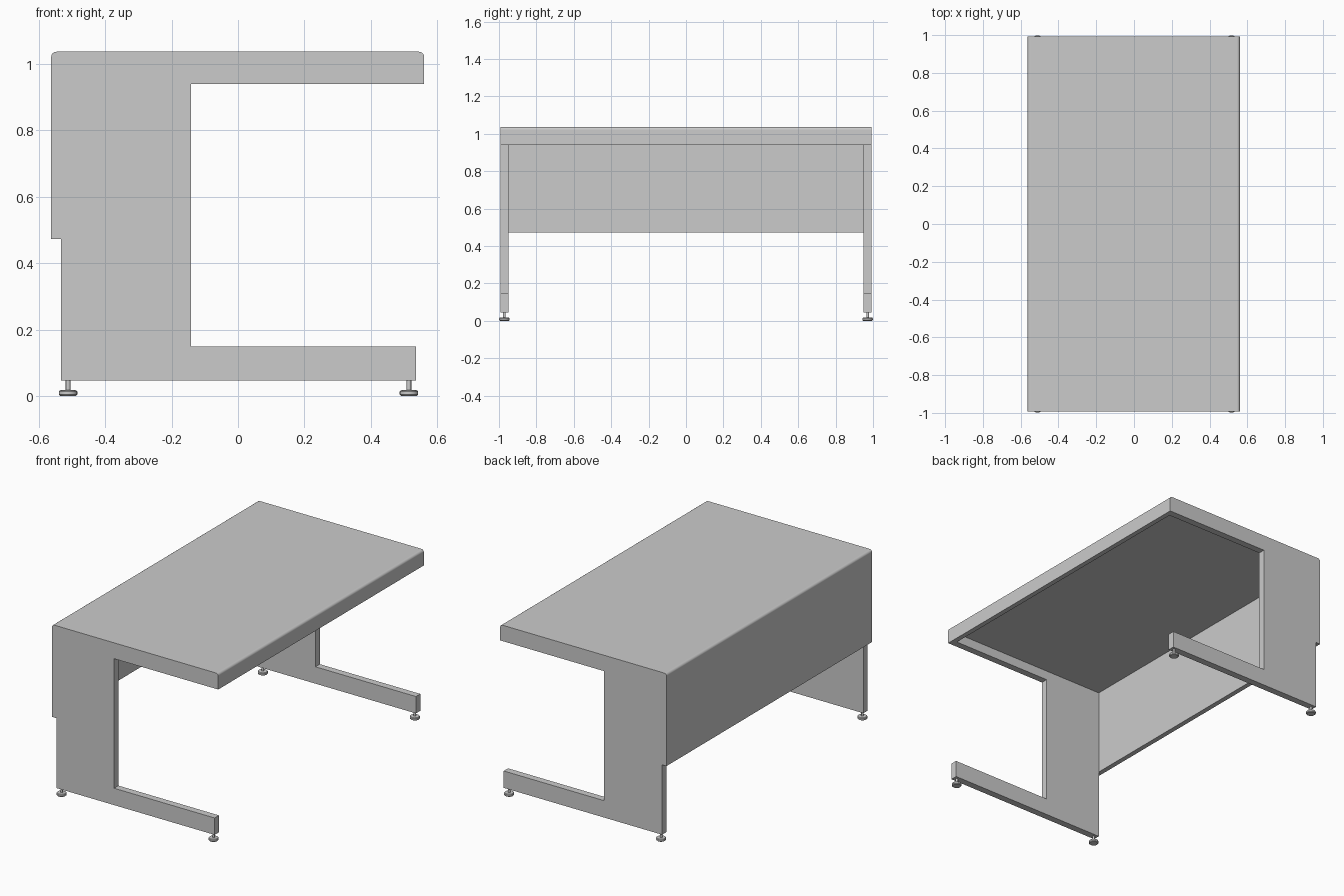
import bpy
import bmesh
from math import sin, cos, pi

cube = bpy.data.objects.get("Cube")
if cube:
    bpy.data.objects.remove(cube, do_unlink=True)

# One plain grey finish
grey = bpy.data.materials.new("plain_grey")
grey.use_nodes = True
grey.diffuse_color = (0.6, 0.6, 0.6, 1)
grey.node_tree.nodes["Principled BSDF"].inputs["Base Color"].default_value = grey.diffuse_color

BACK, FRONT = -0.563, 0.561      # outer x of the modesty panel and the lip
END, SIDE = 0.992, 0.042         # half length, side panel thickness
TOP, UNDER, SKIRT = 1.037, 0.94, 0.473
WALL, R = 0.03, 0.016


def make_object(name, bm):
    bmesh.ops.recalc_face_normals(bm, faces=bm.faces)
    mesh = bpy.data.meshes.new(name)
    bm.to_mesh(mesh)
    bm.free()
    mesh.materials.append(grey)
    obj = bpy.data.objects.new(name, mesh)
    bpy.context.collection.objects.link(obj)
    return obj


def extrude_profile(name, points, y0, y1):
    bm = bmesh.new()
    face = bm.faces.new([bm.verts.new((x, y0, z)) for x, z in points])
    out = bmesh.ops.extrude_face_region(bm, geom=[face])
    moved = [v for v in out["geom"] if isinstance(v, bmesh.types.BMVert)]
    bmesh.ops.translate(bm, verts=moved, vec=(0, y1 - y0, 0))
    return make_object(name, bm)


def select_only(obj):
    bpy.ops.object.select_all(action="DESELECT")
    obj.select_set(True)
    bpy.context.view_layer.objects.active = obj


def rounded(cx, cz, start):
    return [(cx + R * cos(start - a * pi / 8), cz + R * sin(start - a * pi / 8)) for a in range(5)]


top_edge = rounded(BACK + R, TOP - R, pi) + rounded(FRONT - R, TOP - R, pi / 2)

# Thin folded shell: modesty panel, desktop and front lip
shell = [(BACK, SKIRT)] + top_edge + [
    (FRONT, UNDER), (FRONT - WALL, UNDER), (FRONT - WALL, TOP - 0.04),
    (BACK + WALL, TOP - 0.04), (BACK + WALL, SKIRT)]
desk = extrude_profile("desk_body", shell, -END, END)

# C-shaped side panels
side = [(-0.533, 0.046), (-0.533, SKIRT), (BACK, SKIRT)] + top_edge + [
    (FRONT, UNDER), (-0.142, UNDER), (-0.142, 0.149), (0.537, 0.149), (0.537, 0.046)]

# Join the sides to the shell as one seamless body
select_only(desk)
for y in (-END, END - SIDE):
    panel = extrude_profile("side_panel", side, y, y + SIDE)
    union = desk.modifiers.new("join_side", "BOOLEAN")
    union.operation, union.solver, union.object = "UNION", "EXACT", panel
    bpy.ops.object.modifier_apply(modifier=union.name)
    bpy.data.objects.remove(panel, do_unlink=True)

bm = bmesh.new()
bm.from_mesh(desk.data)
bmesh.ops.remove_doubles(bm, verts=bm.verts, dist=0.0005)
bmesh.ops.dissolve_limit(bm, angle_limit=0.02, verts=bm.verts, edges=bm.edges)
bm.to_mesh(desk.data)
bm.free()
select_only(desk)
bpy.ops.object.shade_smooth_by_angle(angle=pi / 6)
desk.modifiers.new("even_shading", "WEIGHTED_NORMAL").keep_sharp = True

# Levelling feet: a flat pad on a thin stem, turned from a profile
foot_profile = [(0, 0), (0.024, 0), (0.028, 0.004), (0.028, 0.013),
                (0.025, 0.017), (0.007, 0.018), (0.007, 0.05), (0, 0.05)]
for depth, x in (("back", -0.512), ("front", 0.515)):
    for hand, s in (("left", 1), ("right", -1)):
        bm = bmesh.new()
        verts = [bm.verts.new((r, 0, z)) for r, z in foot_profile]
        edges = [bm.edges.new(pair) for pair in zip(verts, verts[1:])]
        bmesh.ops.spin(bm, geom=verts + edges, cent=(0, 0, 0), axis=(0, 0, 1),
                       angle=2 * pi, steps=20)
        bmesh.ops.remove_doubles(bm, verts=bm.verts, dist=0.0001)
        foot = make_object(f"{depth}_{hand}_levelling_foot", bm)
        foot.location = (x, s * (END - SIDE / 2), 0)
        select_only(foot)
        bpy.ops.object.shade_smooth_by_angle(angle=pi / 6)
